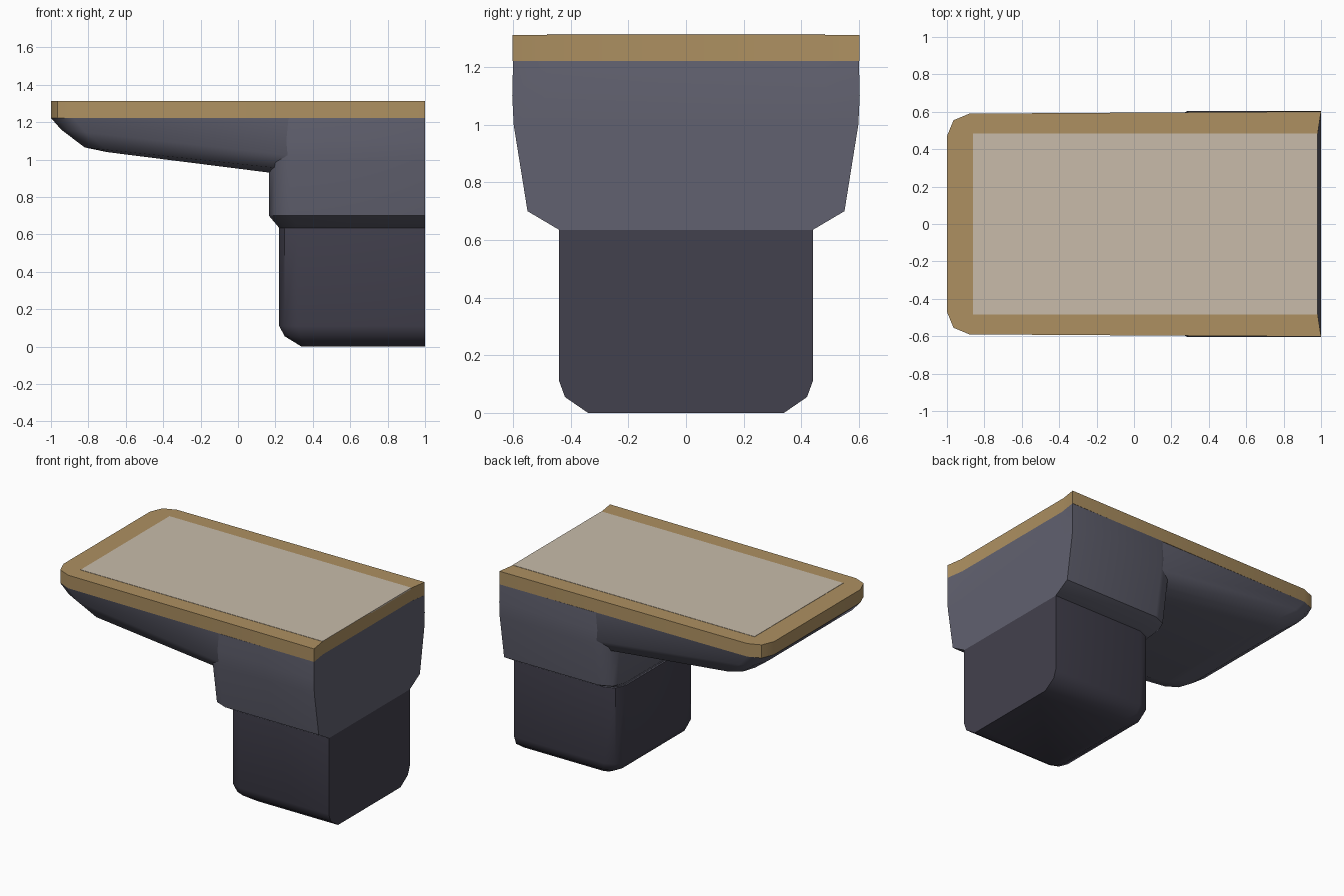
import bpy
import math

if "Cube" in bpy.data.objects:
    bpy.data.objects.remove(bpy.data.objects["Cube"])


def material(name, rgb):
    m = bpy.data.materials.new(name)
    m.diffuse_color = (*rgb, 1)
    m.use_nodes = True
    m.node_tree.nodes["Principled BSDF"].inputs["Base Color"].default_value = m.diffuse_color
    return m


def plan(x0, h, r, x1=1.0, h1=None, dip=0.0):
    """Outline with two rounded corners at x0 and a square, optionally dished, end at x1."""
    h1 = h1 or h
    half = [(x1 - dip, 0.8 * h1), (x1, h1)]
    for i in range(3):
        a = math.radians(90 + 45 * i)
        half.append((x0 + r + r * math.cos(a), h - r + r * math.sin(a)))
    return half + [(x, -y) for x, y in reversed(half)]


def loft(name, rings, mat):
    """Skin a stack of outlines; each ring is (outline, height function or number)."""
    verts, faces = [], []
    n = len(rings[0][0])
    for outline, z in rings:
        verts += [(x, y, z(x) if callable(z) else z) for x, y in outline]
    for k in range(len(rings) - 1):
        for i in range(n):
            j = (i + 1) % n
            faces.append((k * n + i, k * n + j, k * n + n + j, k * n + n + i))
    faces.append(tuple(reversed(range(n))))
    faces.append(tuple(range((len(rings) - 1) * n, len(rings) * n)))
    me = bpy.data.meshes.new(name)
    me.from_pydata(verts, [], faces)
    me.materials.append(mat)
    ob = bpy.data.objects.new(name, me)
    bpy.context.collection.objects.link(ob)
    bpy.ops.object.select_all(action='DESELECT')
    ob.select_set(True)
    bpy.context.view_layer.objects.active = ob
    bpy.ops.object.shade_smooth_by_angle(angle=math.radians(45))
    return ob


def slope(xa, za, xb, zb):
    return lambda x: za + (zb - za) * (x - xa) / (xb - xa)


dark = material("dark_slate", (0.055, 0.052, 0.075))
slate = material("slate", (0.12, 0.12, 0.16))
tan = material("tan_trim", (0.42, 0.28, 0.12))
cream = material("cream_top", (0.58, 0.50, 0.40))

# Pedestal with a rounded foot
loft("pedestal", [
    (plan(0.34, 0.34, 0.05), 0.0),
    (plan(0.25, 0.42, 0.08), 0.055),
    (plan(0.22, 0.44, 0.10), 0.11),
    (plan(0.22, 0.44, 0.10), 0.635),
], dark)

# Flared collar above the pedestal
loft("collar", [
    (plan(0.22, 0.44, 0.10), 0.635),
    (plan(0.165, 0.55, 0.12), 0.70),
    (plan(0.165, 0.598, 0.12), 1.0),
    (plan(0.165, 0.603, 0.12), 1.10),
    (plan(0.165, 0.60, 0.12, dip=0.018), 1.222),
], slate)

# Overhanging tray with a sloped, rounded underside
loft("overhang", [
    (plan(-0.70, 0.47, 0.06, 0.4), slope(-0.70, 1.04, 0.17, 0.93)),
    (plan(-0.82, 0.54, 0.12, 0.4), slope(-0.82, 1.065, 0.3, 0.945)),
    (plan(-0.945, 0.582, 0.13, 0.4, 0.592), slope(-0.945, 1.16, 0.3, 1.02)),
    (plan(-1.0, 0.59, 0.12, 0.4, 0.595), 1.222),
], slate)

# Trim slab around the top
slab = plan(-1.0, 0.59, 0.12, h1=0.602, dip=0.018)
loft("top_trim", [(slab, 1.222), (slab, 1.312)], tan)

# Inset panel, nearly flush with the trim
panel = [(0.982, 0.483), (-0.86, 0.483), (-0.86, -0.483), (0.982, -0.483)]
loft("top_panel", [(panel, 1.305), (panel, 1.314)], cream)
